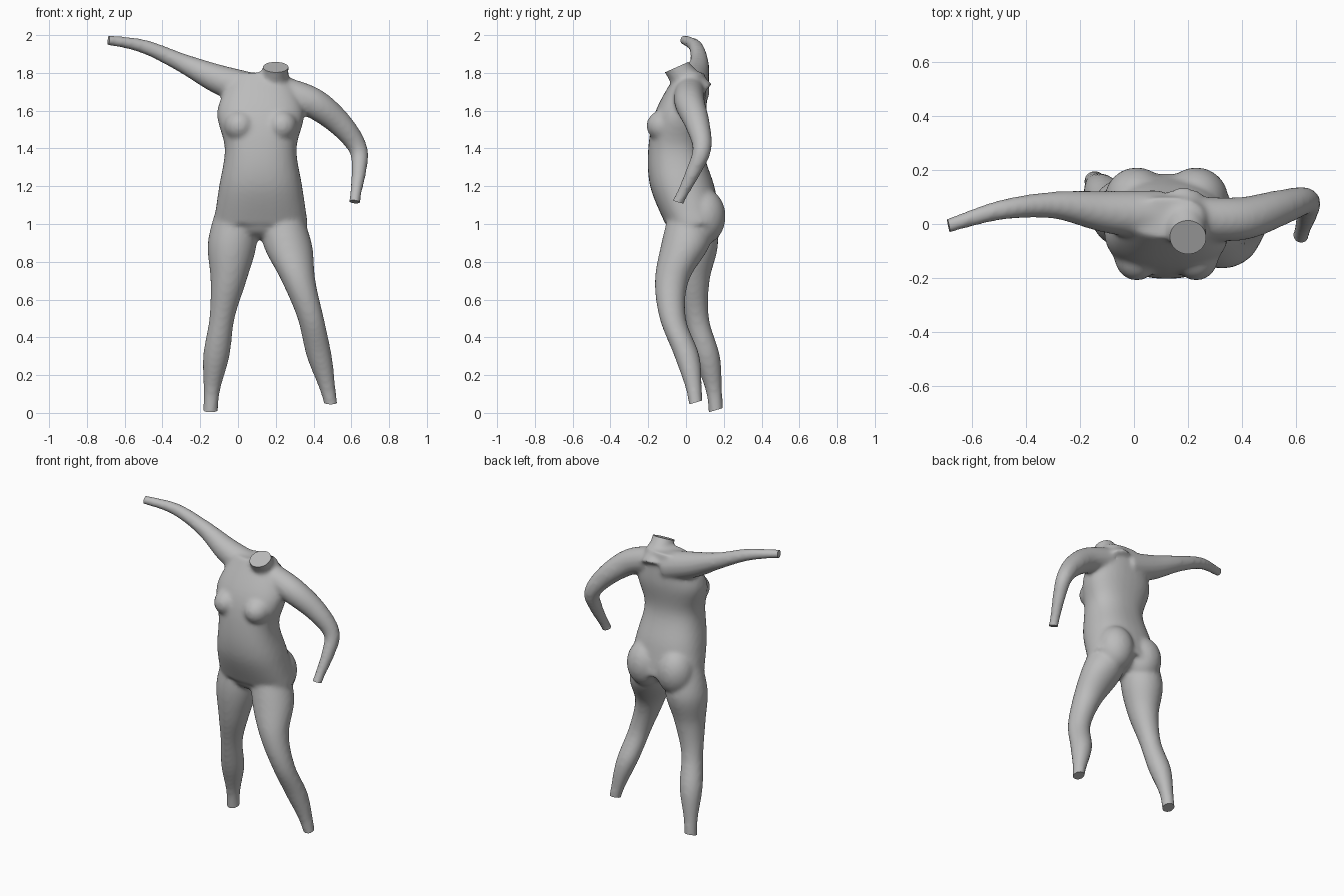
import bpy, bmesh
from math import cos, sin, pi, copysign
from mathutils import Vector, Matrix

if "Cube" in bpy.data.objects:
    bpy.data.objects.remove(bpy.data.objects["Cube"])

GREY = (.5, .5, .5, 1)
skin = bpy.data.materials.new("plain grey")
skin.use_nodes = True
skin.diffuse_color = GREY
skin.node_tree.nodes["Principled BSDF"].inputs["Base Color"].default_value = GREY

SIDES, STEPS = 32, 6
UP, BACK = Vector((0, 0, 1)), Vector((0, 1, 0))
body = bmesh.new()


def spline(rows):
    """Add smooth in-between sections to the given ones."""
    rows = [Vector(row) for row in rows]
    padded = [rows[0], *rows, rows[-1]]
    smooth = []
    for before, start, end, after in zip(padded, padded[1:], padded[2:], padded[3:]):
        leave, arrive = (end - before) / 2, (after - start) / 2
        for step in range(STEPS):
            t = step / STEPS
            ease = t * t * (3 - 2 * t)
            smooth.append(start.lerp(end, ease)
                          + leave * t * (1 - t) ** 2 - arrive * t * t * (1 - t))
    return smooth + [rows[-1]]


def rounded(value, power):
    return copysign(abs(value) ** power, value)


def loft(rows, level=False, power=1):
    """Skin elliptical sections (x, y, z, half width, half depth) along a path."""
    path = spline(rows)
    centres = [Vector(row[:3]) for row in path]
    last = len(path) - 1
    loops = []
    for k, row in enumerate(path):
        along = (centres[min(k + 1, last)] - centres[max(k - 1, 0)]).normalized()
        if level:
            along = UP
        depth = (BACK - along * BACK.dot(along)).normalized()
        across = depth.cross(along)
        loop = []
        for i in range(SIDES):
            angle = 2 * pi * i / SIDES
            loop.append(body.verts.new(centres[k]
                                       + across * row[3] * rounded(cos(angle), power)
                                       + depth * row[4] * rounded(sin(angle), power)))
        loops.append(loop)
    for low, high in zip(loops, loops[1:]):
        for i in range(SIDES):
            body.faces.new((low[i - 1], low[i], high[i], high[i - 1]))
    body.faces.new(loops[0])
    body.faces.new(loops[-1])


def limb(joints, level=False):
    """Round limb through joints (x, y, z, radius)."""
    loft([(*joint, joint[-1]) for joint in joints], level)


def leg(sections):
    """Round level sections (x, y, radius), evenly spaced from the hip down."""
    limb([(x, y, 1.1 - .2 * k, r) for k, (x, y, r) in enumerate(sections)], level=True)


def ball(centre, size):
    matrix = Matrix.Translation(centre) @ Matrix.Diagonal((*size, 1))
    bmesh.ops.create_uvsphere(body, u_segments=24, v_segments=16, radius=1, matrix=matrix)


# Torso: half width, front and back at even heights, hips to shoulders
MIDDLE = .12
torso = [(.25, -.11, .19), (.22, -.19, .15), (.19, -.2, .09), (.23, -.16, .11), (.14, -.05, .1)]
loft([(MIDDLE, (front + back) / 2, 1 + .2 * k, width, (back - front) / 2)
      for k, (width, front, back) in enumerate(torso)], level=True, power=.85)

# Pelvis, breasts and buttocks
ball((MIDDLE, .02, 1), (.2, .12, .08))
for side in (-1, 1):
    ball((MIDDLE + side * .11, -.115, 1.52), (.085, .095, .085))
    ball((MIDDLE + side * .11, .09, 1.04), (.12, .12, .15))

# Neck, leaning forward
limb([(.18, .06, 1.68, .1), (.19, 0, 1.76, .08), (.2, -.05, 1.83, .068), (.2, -.09, 1.9, .073)])

# Right leg, then left leg stepping forward
leg([(-.01, .03, .1), (-.03, .04, .13), (-.05, .03, .095), (-.085, .055, .067),
     (-.115, .11, .07), (-.14, .15, .042), (-.15, .165, .04)])
leg([(.22, .02, .1), (.26, 0, .13), (.32, -.075, .09), (.385, -.07, .07),
     (.43, .005, .067), (.48, .045, .04), (.52, .06, .03)])

# Right arm, raised sideways in even steps
arm = [(.03, 1.7, .095), (.045, 1.765, .078), (.07, 1.855, .05),
       (.05, 1.94, .037), (-.01, 1.975, .027), (-.06, 2, .035)]
limb([(.1 - .2 * k, *section) for k, section in enumerate(arm)])

# Left arm, bent at the elbow
limb([(.24, .02, 1.7, .08), (.4, .02, 1.64, .08), (.54, .06, 1.53, .066), (.635, .085, 1.4, .05),
      (.64, .04, 1.28, .04), (.62, -.03, 1.14, .03), (.61, -.08, 1.04, .04)])

bmesh.ops.recalc_face_normals(body, faces=body.faces)
mesh = bpy.data.meshes.new("body")
body.to_mesh(mesh)
body.free()
figure = bpy.data.objects.new("body", mesh)
bpy.context.collection.objects.link(figure)

# Fuse the parts into one soft surface
fuse = figure.modifiers.new("fuse", "REMESH")
fuse.mode = "VOXEL"
fuse.voxel_size = .012
soften = figure.modifiers.new("soften", "SMOOTH")
soften.factor = .5
soften.iterations = 10
graph = bpy.context.evaluated_depsgraph_get()
fused = bpy.data.meshes.new_from_object(figure.evaluated_get(graph))
figure.modifiers.clear()

# Flat cuts at the neck, right wrist, left wrist, right ankle and left ankle
cuts = [((.2, -.05, 1.83), (0, -.4, .9)),
        ((-.685, -.01, 1.97), (-1, -.2, .1)),
        ((.62, -.05, 1.12), (-.1, -.3, -1)),
        ((-.15, .16, .015), (0, .3, -1)),
        ((.5, .05, .055), (0, .3, -1))]
REACH = .24
trim = bmesh.new()
trim.from_mesh(fused)
for point, normal in cuts:
    near = [f for f in trim.faces if (f.calc_center_median() - Vector(point)).length < REACH]
    rim = {part for f in near for part in (*f.verts, *f.edges)}
    bmesh.ops.bisect_plane(trim, geom=[*rim, *near], plane_co=point, plane_no=normal,
                           clear_outer=True)
    bmesh.ops.holes_fill(trim, edges=[e for e in trim.edges if e.is_boundary], sides=0)
trim.to_mesh(fused)
trim.free()
figure.data = fused
fused.materials.clear()
fused.materials.append(skin)

bpy.context.view_layer.objects.active = figure
figure.select_set(True)
bpy.ops.object.shade_smooth_by_angle(angle=.7)
